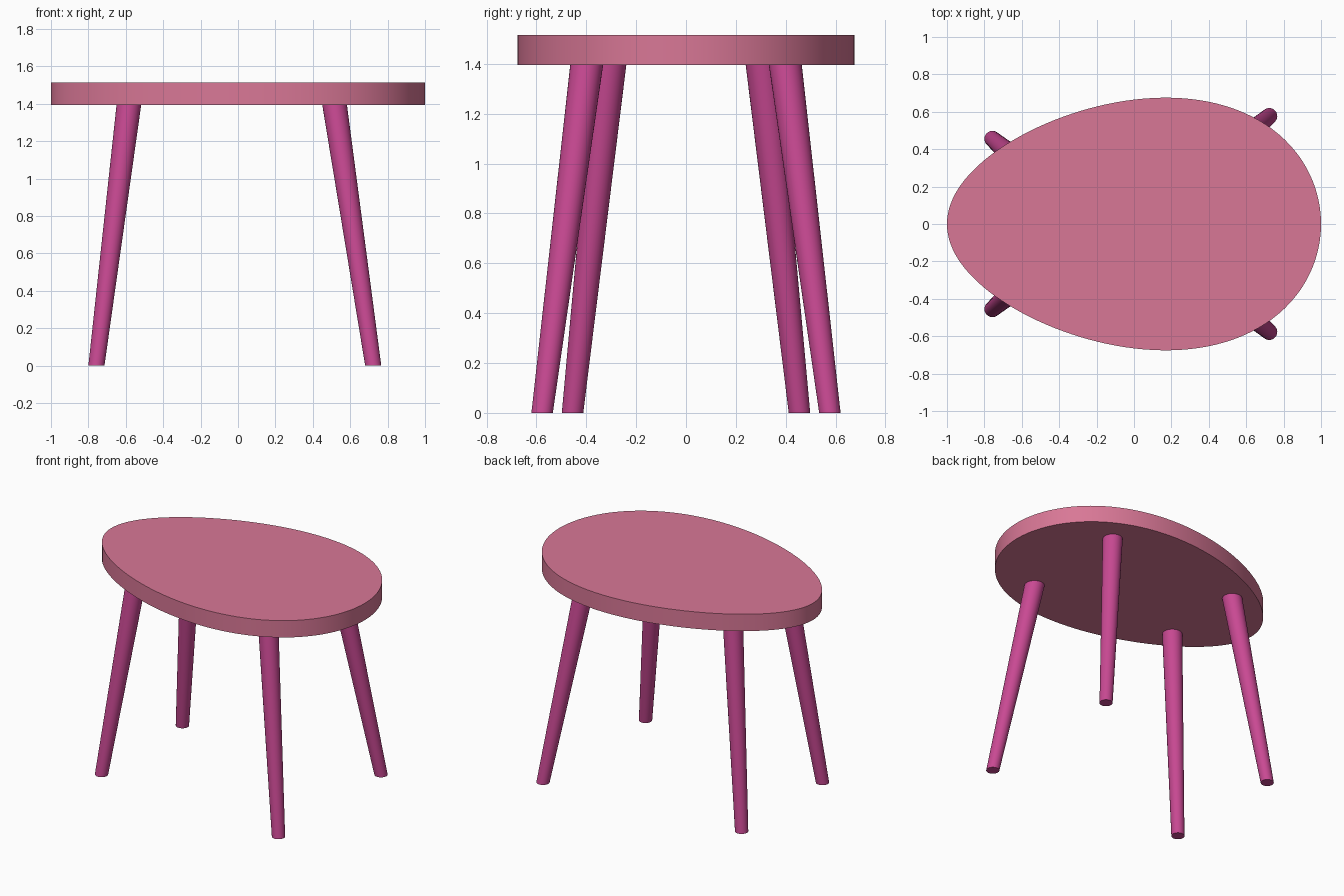
import bpy, bmesh, math
from mathutils import Vector

if "Cube" in bpy.data.objects:
    bpy.data.objects.remove(bpy.data.objects["Cube"])


def material(name, colour):
    m = bpy.data.materials.new(name)
    m.diffuse_color = (*colour, 1)
    m.use_nodes = True
    m.node_tree.nodes["Principled BSDF"].inputs["Base Color"].default_value = m.diffuse_color
    return m


rose = material("rose pink", (0.69, 0.186, 0.305))
magenta = material("magenta", (0.58, 0.066, 0.29))


def loft(name, bottom, top, mat):
    """Closed solid between two matching rings of points."""
    bm = bmesh.new()
    a = [bm.verts.new(p) for p in bottom]
    b = [bm.verts.new(p) for p in top]
    n = len(a)
    for i in range(n):
        j = (i + 1) % n
        bm.faces.new((a[i], a[j], b[j], b[i]))
    bm.faces.new(a[::-1])
    bm.faces.new(b)
    me = bpy.data.meshes.new(name)
    bm.to_mesh(me)
    bm.free()
    me.materials.append(mat)
    ob = bpy.data.objects.new(name, me)
    bpy.context.collection.objects.link(ob)
    bpy.ops.object.select_all(action='DESELECT')
    ob.select_set(True)
    bpy.context.view_layer.objects.active = ob
    bpy.ops.object.shade_smooth_by_angle(angle=math.radians(35))
    return ob


def ring(centre, r, n=32):
    return [Vector(centre) + Vector((r * math.cos(2 * math.pi * i / n),
                                     r * math.sin(2 * math.pi * i / n), 0)) for i in range(n)]


def egg(z, n=128):
    pts = []
    for i in range(n):
        t = 2 * math.pi * i / n
        pts.append((math.cos(t), 0.665 * math.sin(t) * (1 + 0.18 * math.cos(t)), z))
    return pts


# Egg-shaped table top
loft("table_top", egg(1.395), egg(1.515), rose)

# Four splayed, tapered legs with level feet
for side, s in (("front", -1), ("back", 1)):
    loft(side + "_left_leg", ring((-0.757, 0.455 * s, 0), 0.043),
         ring((-0.583, 0.305 * s, 1.398), 0.066), magenta)
    loft(side + "_right_leg", ring((0.723, 0.577 * s, 0), 0.043),
         ring((0.516, 0.398 * s, 1.398), 0.066), magenta)
